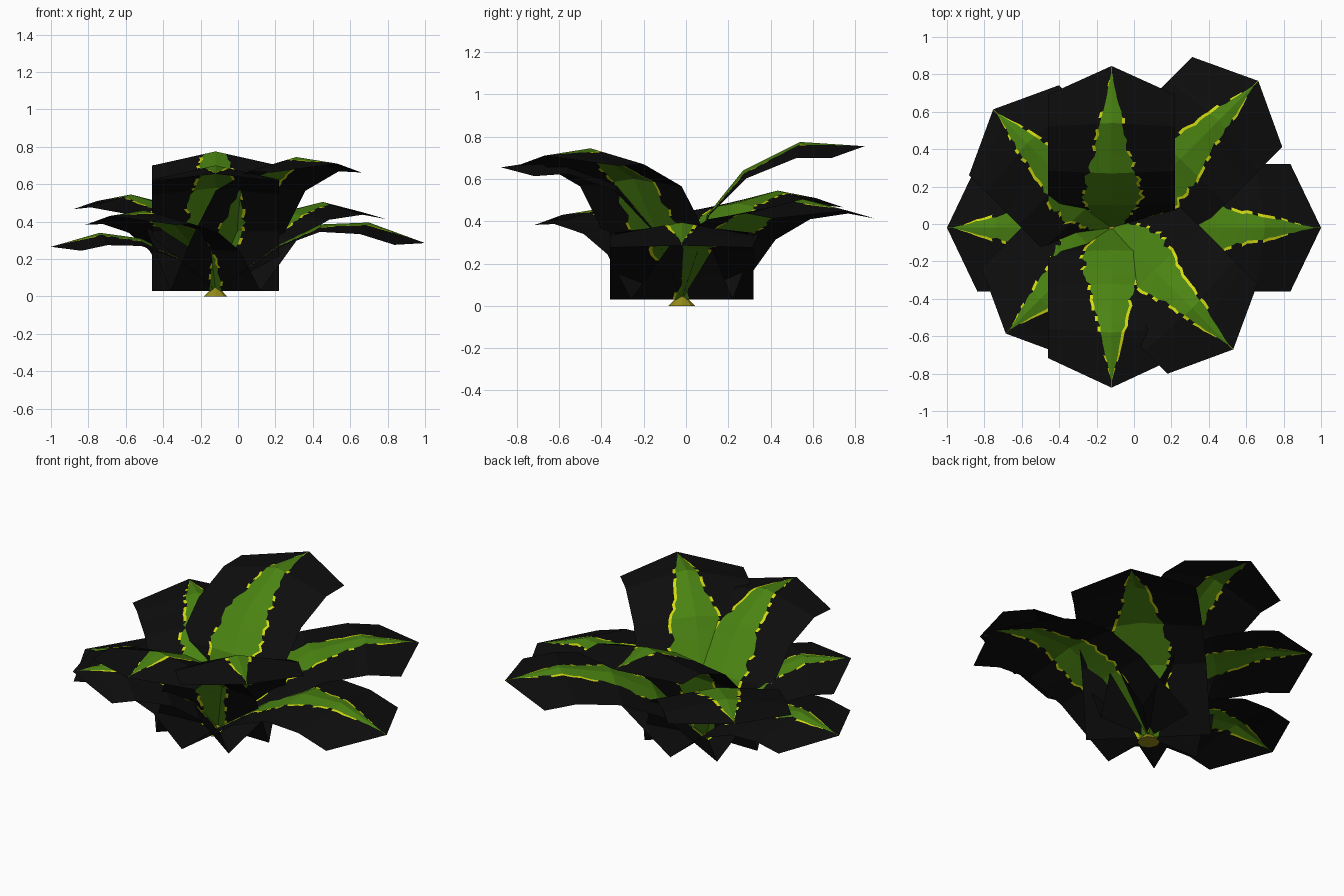
import bpy, bmesh, math, random
from mathutils import Vector

if "Cube" in bpy.data.objects:
    bpy.data.objects.remove(bpy.data.objects["Cube"])
random.seed(4)


def material(name, rgb):
    m = bpy.data.materials.new(name)
    m.use_nodes = True
    m.diffuse_color = (*rgb, 1)
    node = m.node_tree.nodes["Principled BSDF"]
    node.inputs["Base Color"].default_value = (*rgb, 1)
    node.inputs["Roughness"].default_value = 0.9
    return m


BLACK = material("card_black", (0.004, 0.004, 0.004))
GREEN = material("leaf_green", (0.07, 0.23, 0.006))
YELLOW = material("margin_yellow", (0.65, 0.70, 0.005))
OLIVE = material("stem_olive", (0.30, 0.26, 0.01))

CENTRE = Vector((-0.12, -0.02, 0))
HALF = 0.34          # half width of a leaf card
STEPS = 9            # rows per bend
# Half width of the green blade along the leaf
BLADE = [(0, .05), (.12, .09), (.3, .15), (.45, .14), (.6, .09), (.8, .05), (.97, .001), (1, .001)]
# Fold of the card at each bend: (pull back along the leaf, drop below the midrib)
FOLD = [(0, 0), (0, .01), (.02, .035), (.05, .06), (.15, .065)]


def blade_width(s):
    for (a, wa), (b, wb) in zip(BLADE, BLADE[1:]):
        if s <= b:
            return wa + (wb - wa) * (s - a) / (b - a)
    return BLADE[-1][1]


def finish(bm, name, mats):
    mesh = bpy.data.meshes.new(name)
    bm.to_mesh(mesh)
    bm.free()
    for m in mats:
        mesh.materials.append(m)
    ob = bpy.data.objects.new(name, mesh)
    bpy.context.collection.objects.link(ob)
    return ob


def leaf(name, angle, path):
    """Folded card following a (radius, height) path, with a ragged green blade."""
    out = Vector((math.cos(math.radians(angle)), math.sin(math.radians(angle)), 0))
    side = Vector((-out.y, out.x, 0))
    ridge = [Vector((0, .03))] + [Vector(p) for p in path]
    edge = []
    for i, (p, (back, drop)) in enumerate(zip(ridge, FOLD)):
        t = (p - ridge[i - 1] if i else ridge[1] - p).normalized()
        edge.append(p - t * back + Vector((t.y, -t.x)) * drop)

    bm = bmesh.new()
    rows, total = [], (len(ridge) - 1) * STEPS
    for k in range(total + 1):
        i = min(k // STEPS, len(ridge) - 2)
        f = k / STEPS - i
        mid, rim = ridge[i].lerp(ridge[i + 1], f), edge[i].lerp(edge[i + 1], f)
        g = blade_width(k / total)
        row = []
        for sign in (-1, 1):
            w = g * random.uniform(.88, 1.1)
            offsets = [HALF, w + min(.016, g * .3), w]
            if sign > 0:
                offsets = [0] + offsets[::-1]
            for u in offsets:
                p = mid.lerp(rim, u / HALF)
                row.append(bm.verts.new(CENTRE + out * p.x + side * (u * sign) + Vector((0, 0, p.y))))
        rows.append(row)
    # Columns: card, margin, blade, blade, margin, card
    for a, b in zip(rows, rows[1:]):
        for c in range(6):
            face = bm.faces.new((a[c], b[c], b[c + 1], a[c + 1]))
            if c in (2, 3):
                face.material_index = 1
            elif c in (1, 4):
                face.material_index = 2 if random.random() < .5 else 0
    return finish(bm, name, (BLACK, GREEN, YELLOW))


# Ring of eight leaves
leaf("leaf_left", 0, [(.33, .27), (.56, .385), (.82, .395), (1.12, .285)])
leaf("leaf_back_left", 45, [(.28, .32), (.52, .45), (.81, .505), (1.11, .45)])
leaf("leaf_back", 90, [(.12, .43), (.29, .64), (.56, .775), (.865, .755)])
leaf("leaf_back_right", 135, [(.17, .36), (.36, .485), (.64, .545), (.895, .51)])
leaf("leaf_right", 180, [(.18, .20), (.40, .31), (.62, .34), (.88, .265)])
leaf("leaf_front_right", 225, [(.15, .25), (.31, .38), (.54, .46), (.80, .43)])
leaf("leaf_front", 270, [(.12, .35), (.30, .58), (.56, .70), (.855, .655)])
leaf("leaf_front_left", 315, [(.14, .30), (.32, .60), (.61, .745), (.92, .71)])

# Flared root at the foot
bm = bmesh.new()
bmesh.ops.create_cone(bm, cap_ends=True, segments=8, radius1=.062, radius2=.015, depth=.05)
bmesh.ops.translate(bm, verts=bm.verts, vec=CENTRE + Vector((0, 0, .025)))
finish(bm, "root_flare", (OLIVE,))
